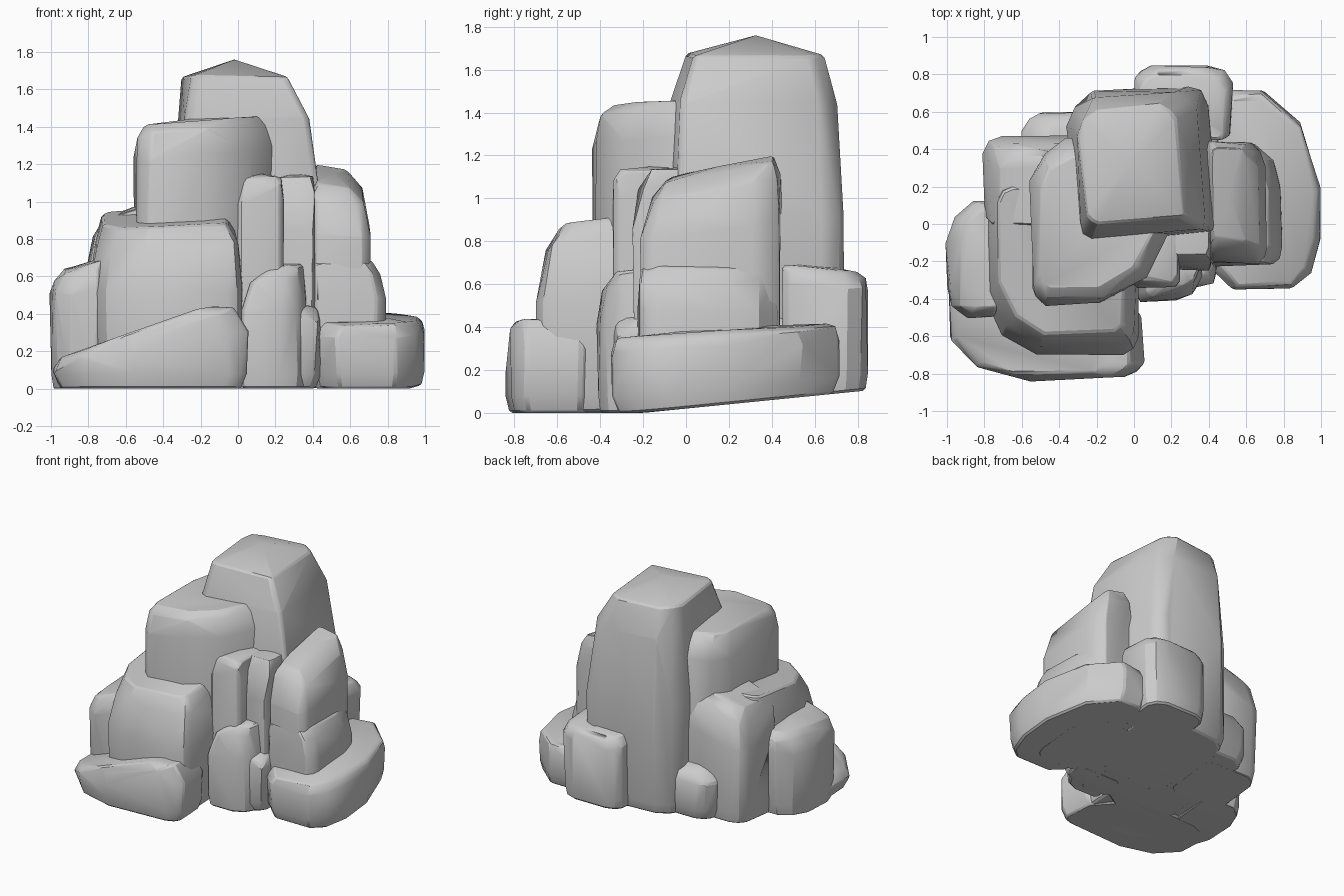
import bpy
import bmesh
import random
from math import radians
from mathutils import Matrix, Vector

random.seed(4)
cube = bpy.data.objects.get("Cube")
if cube:
    bpy.data.objects.remove(cube, do_unlink=True)

# One plain stone colour
grey = (.6, .6, .6, 1)
stone = bpy.data.materials.new("stone grey")
stone.use_nodes = True
stone.diffuse_color = grey
stone.node_tree.nodes["Principled BSDF"].inputs["Base Color"].default_value = grey


def ground(y):
    """Underside height: flat at the front, rising gently to the back."""
    return max(0, .02 + .1 * y)


def outline(x, y, corners):
    """Rectangle with worn corners, given from front left, counter-clockwise."""
    size = Vector((x[1] - x[0], y[1] - y[0]))
    signs = ((-1, -1), (1, -1), (1, 1), (-1, 1))
    points = []
    for (sx, sy), cut in zip(signs, corners):
        tip = Vector((x[sx > 0], y[sy > 0]))
        along_x = Vector((-sx * size.x * cut, 0))
        along_y = Vector((0, -sy * size.y * cut))
        points += [tip + along_x, tip + (along_x + along_y) * .35, tip + along_y]
    return points


def rock(name, x, y, crown_x, crown_y, top, corners, shoulder=.8, slope=(0, 0), turn=0, dome=.02):
    """Boulder: worn rectangle, upright to the shoulder, then drawn in to a sloping crown."""
    centre = Vector((sum(x), sum(y))) / 2
    peak = Vector((sum(crown_x), sum(crown_y))) / 2
    spin = Matrix.Rotation(radians(turn), 2)
    slope = Vector(slope)
    bm = bmesh.new()

    # Undercut foot, then shoulder, brow and crown rings
    for wide, narrow in zip(outline(x, y, corners), outline(crown_x, crown_y, corners)):
        for scale, lift in ((.93, 0), (.99, .08)):
            foot = centre + spin @ (wide - centre) * scale
            bm.verts.new((foot.x, foot.y, ground(foot.y) + lift))
        for rise, inward, rough in ((0, 0, .012), (.7, .4, .015), (1, 1, .008)):
            spot = centre + spin @ (wide.lerp(narrow, inward) - centre)
            level = shoulder + (1 - shoulder) * rise
            height = level * (top + slope.dot(spot - peak))
            chip = Vector([random.uniform(-rough, rough) for axis in "xyz"])
            bm.verts.new(Vector((spot.x, spot.y, height)) + chip)
    bm.verts.new((peak.x, peak.y, top + dome))

    # Wrap the rings and merge nearly flat facets
    bmesh.ops.convex_hull(bm, input=bm.verts)
    inner = [v for v in bm.verts if not v.link_faces]
    bmesh.ops.delete(bm, geom=inner, context="VERTS")
    bmesh.ops.dissolve_limit(bm, angle_limit=radians(4), verts=bm.verts, edges=bm.edges)
    bmesh.ops.recalc_face_normals(bm, faces=bm.faces)
    mesh = bpy.data.meshes.new(name)
    bm.to_mesh(mesh)
    bm.free()
    mesh.materials.append(stone)
    boulder = bpy.data.objects.new(name, mesh)
    bpy.context.collection.objects.link(boulder)

    # Chipped edges and smooth broad faces
    bevel = boulder.modifiers.new("chipped edges", "BEVEL")
    bevel.width = .012
    bevel.segments = 1
    bevel.limit_method = "ANGLE"
    bevel.angle_limit = radians(35)
    bpy.ops.object.select_all(action="DESELECT")
    boulder.select_set(True)
    bpy.context.view_layer.objects.active = boulder
    bpy.ops.object.shade_smooth_by_angle(angle=radians(30))


# Tall peak and the boulder leaning on its front left
rock("main_peak", x=(-.34, .43), y=(-.08, .72), crown_x=(-.28, .24), crown_y=(.02, .63),
     top=1.67, corners=(.1, .05, .15, .2), shoulder=.55, turn=5, dome=.09)
rock("upper_boulder", x=(-.55, .2), y=(-.43, .45), crown_x=(-.5, .12), crown_y=(-.34, .35),
     top=1.43, corners=(.1, .5, .5, .25), shoulder=.88, slope=(.08, 0))

# Broad boulders stepping down to the left
rock("front_left_boulder", x=(-.8, .02), y=(-.7, .2), crown_x=(-.72, -.05), crown_y=(-.58, .2),
     top=.91, corners=(.35, .1, .2, .1), shoulder=.6, slope=(.05, .12))
rock("front_apron", x=(-.98, .04), y=(-.84, -.2), crown_x=(-.95, -.15), crown_y=(-.8, -.25),
     top=.3, corners=(.4, .1, .5, .2), shoulder=.6, slope=(.35, 0), turn=3)
rock("left_block", x=(-1, -.6), y=(-.5, .12), crown_x=(-.92, -.6), crown_y=(-.44, .08),
     top=.67, corners=(.25, .4, .1, .35), slope=(.2, 0))
rock("rear_left_boulder", x=(-.8, -.3), y=(0, .47), crown_x=(-.72, -.3), crown_y=(0, .36),
     top=.97, corners=(.1, .1, .1, .2), shoulder=.72, slope=(.3, 0))

# Narrow columns, spire and floor of the front cleft
rock("middle_column", x=(-.05, .24), y=(-.34, 0), crown_x=(0, .23), crown_y=(-.3, 0),
     top=1.13, corners=(.25, .1, .1, .1), shoulder=.88)
rock("rear_column", x=(.2, .41), y=(-.24, .2), crown_x=(.21, .4), crown_y=(-.16, .2),
     top=1.13, corners=(.1, .1, .1, .1), shoulder=.75)
rock("front_spire", x=(.01, .37), y=(-.41, -.1), crown_x=(.17, .34), crown_y=(-.33, -.12),
     top=.65, corners=(.1, .4, .1, .1), shoulder=.65, slope=(.1, 0))
rock("cleft_floor", x=(-.6, .45), y=(-.34, .6), crown_x=(-.5, .4), crown_y=(-.3, .5),
     top=.45, corners=(.1, .1, .1, .1))

# Right shoulder in two steps
rock("right_boulder", x=(.36, .7), y=(-.21, .44), crown_x=(.42, .6), crown_y=(-.1, .41),
     top=1.13, corners=(.2, .1, .2, .1), shoulder=.78, slope=(-.15, .2))
rock("right_step", x=(.38, .79), y=(-.22, .42), crown_x=(.4, .71), crown_y=(-.2, .4),
     top=.68, corners=(.1, .15, .35, .1), shoulder=.7)

# Ledge curling round the right side and block at the back
rock("right_ledge", x=(.38, 1), y=(-.35, .72), crown_x=(.42, .95), crown_y=(-.31, .66),
     top=.38, corners=(.25, .25, .5, .2), slope=(0, .07))
rock("back_block", x=(0, .52), y=(.45, .85), crown_x=(.03, .48), crown_y=(.45, .79),
     top=.67, corners=(.1, .1, .25, .2), shoulder=.88, slope=(0, -.1))
